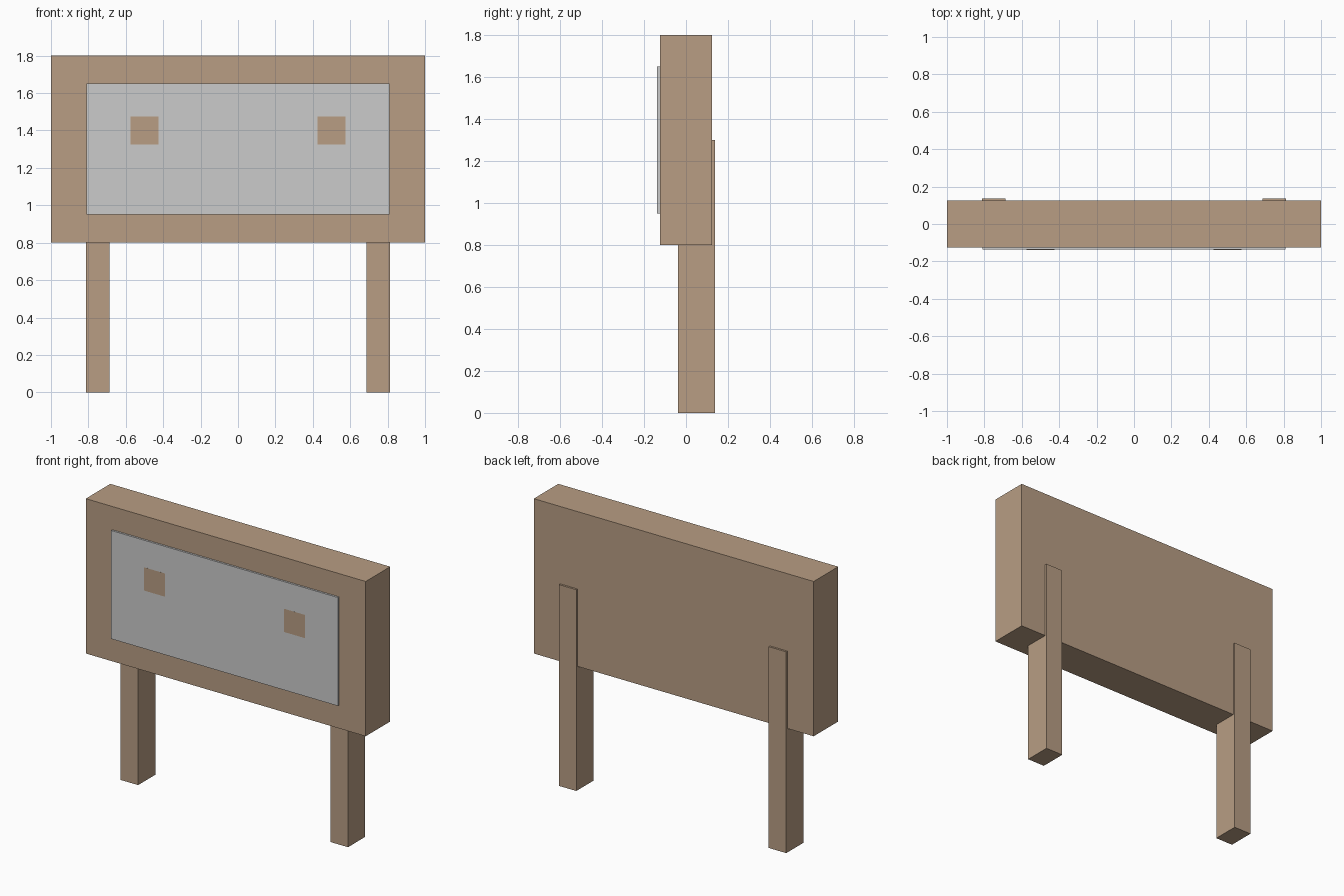
import bpy

if "Cube" in bpy.data.objects:
    bpy.data.objects.remove(bpy.data.objects["Cube"])

wood = bpy.data.materials.new("wood")
wood.diffuse_color = (0.48, 0.34, 0.23, 1)
wood.use_nodes = True
wood.node_tree.nodes["Principled BSDF"].inputs["Base Color"].default_value = wood.diffuse_color


def box(name, lo, hi, mat=None):
    """Box between two opposite corners."""
    bpy.ops.mesh.primitive_cube_add(size=1, location=[(a + b) / 2 for a, b in zip(lo, hi)])
    ob = bpy.context.object
    ob.name = name
    ob.scale = [b - a for a, b in zip(lo, hi)]
    bpy.ops.object.transform_apply(location=False, rotation=False, scale=True)
    if mat:
        ob.data.materials.append(mat)
    return ob


# Thick sign board and the pale panel slightly proud of its front
box("board", (-1, -0.125, 0.8), (1, 0.125, 1.8), wood)
box("panel", (-0.81, -0.1375, 0.95), (0.81, -0.11, 1.65))

for side, s in (("left", -1), ("right", 1)):
    # Post let into the back of the board
    x0, x1 = sorted((s * 0.6875, s * 0.8125))
    box(side + "_post", (x0, -0.0375, 0), (x1, 0.1375, 1.3), wood)
    # Small wooden inlay flush with the panel face
    x0, x1 = sorted((s * 0.425, s * 0.575))
    box(side + "_inlay", (x0, -0.1378, 1.325), (x1, -0.12, 1.475), wood)
